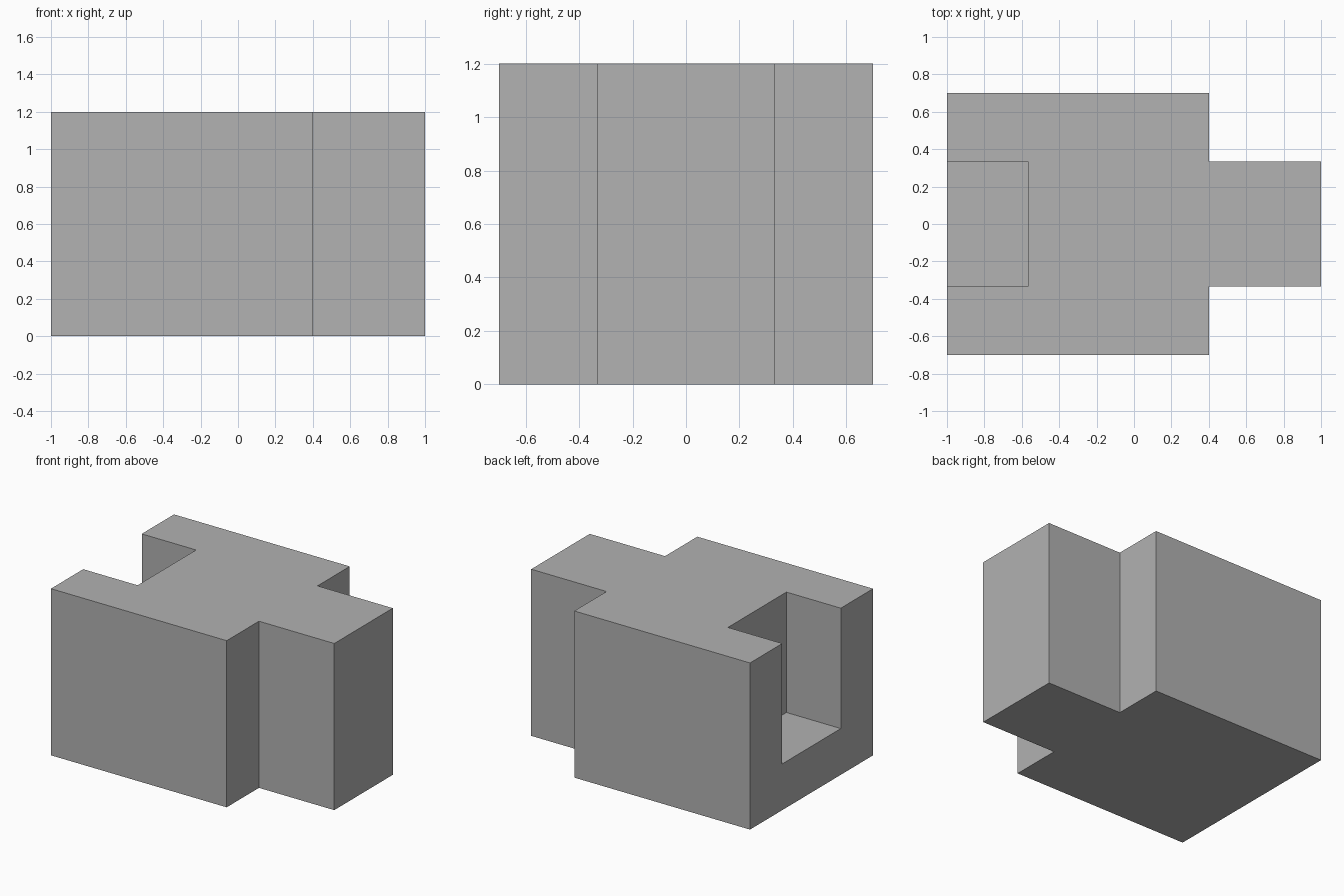
import bpy
import bmesh

cube = bpy.data.objects.get("Cube")
if cube:
    bpy.data.objects.remove(cube, do_unlink=True)

HEIGHT = 1.2
HALF_DEPTH = 0.7
HALF_TAB = 0.333
SHOULDER_X = 0.4
NOTCH_X = -0.567
NOTCH_FLOOR = 0.333

grey = bpy.data.materials.new("plain_grey")
grey.use_nodes = True
colour = (0.445, 0.445, 0.445, 1)
grey.diffuse_color = colour
grey.node_tree.nodes["Principled BSDF"].inputs["Base Color"].default_value = colour


def prism(name, outline, bottom, top):
    """Extrude a counter-clockwise xy outline from bottom to top."""
    bm = bmesh.new()
    face = bm.faces.new([bm.verts.new((x, y, bottom)) for x, y in outline])
    result = bmesh.ops.extrude_face_region(bm, geom=[face])
    raised = [v for v in result["geom"] if isinstance(v, bmesh.types.BMVert)]
    bmesh.ops.translate(bm, vec=(0, 0, top - bottom), verts=raised)
    bmesh.ops.recalc_face_normals(bm, faces=bm.faces)
    mesh = bpy.data.meshes.new(name)
    bm.to_mesh(mesh)
    bm.free()
    mesh.materials.append(grey)
    obj = bpy.data.objects.new(name, mesh)
    bpy.context.collection.objects.link(obj)
    return obj


def mirrored(half):
    """Complete an outline by mirroring its front half across y = 0."""
    return half + [(x, -y) for x, y in reversed(half)]


# Block with a narrower tab on one end
block = prism("tabbed_block", mirrored([
    (-1, -HALF_DEPTH), (SHOULDER_X, -HALF_DEPTH),
    (SHOULDER_X, -HALF_TAB), (1, -HALF_TAB)]), 0, HEIGHT)

# Socket cut into the opposite end, open at the top and side
cutter = prism("socket_cutter", mirrored([
    (-1.2, -HALF_TAB), (NOTCH_X, -HALF_TAB)]), NOTCH_FLOOR, HEIGHT + 0.2)
cutter.hide_render = True

cut = block.modifiers.new("socket", 'BOOLEAN')
cut.operation = 'DIFFERENCE'
cut.solver = 'EXACT'
cut.object = cutter
bpy.context.view_layer.objects.active = block
bpy.ops.object.modifier_apply(modifier=cut.name)
bpy.data.objects.remove(cutter, do_unlink=True)
